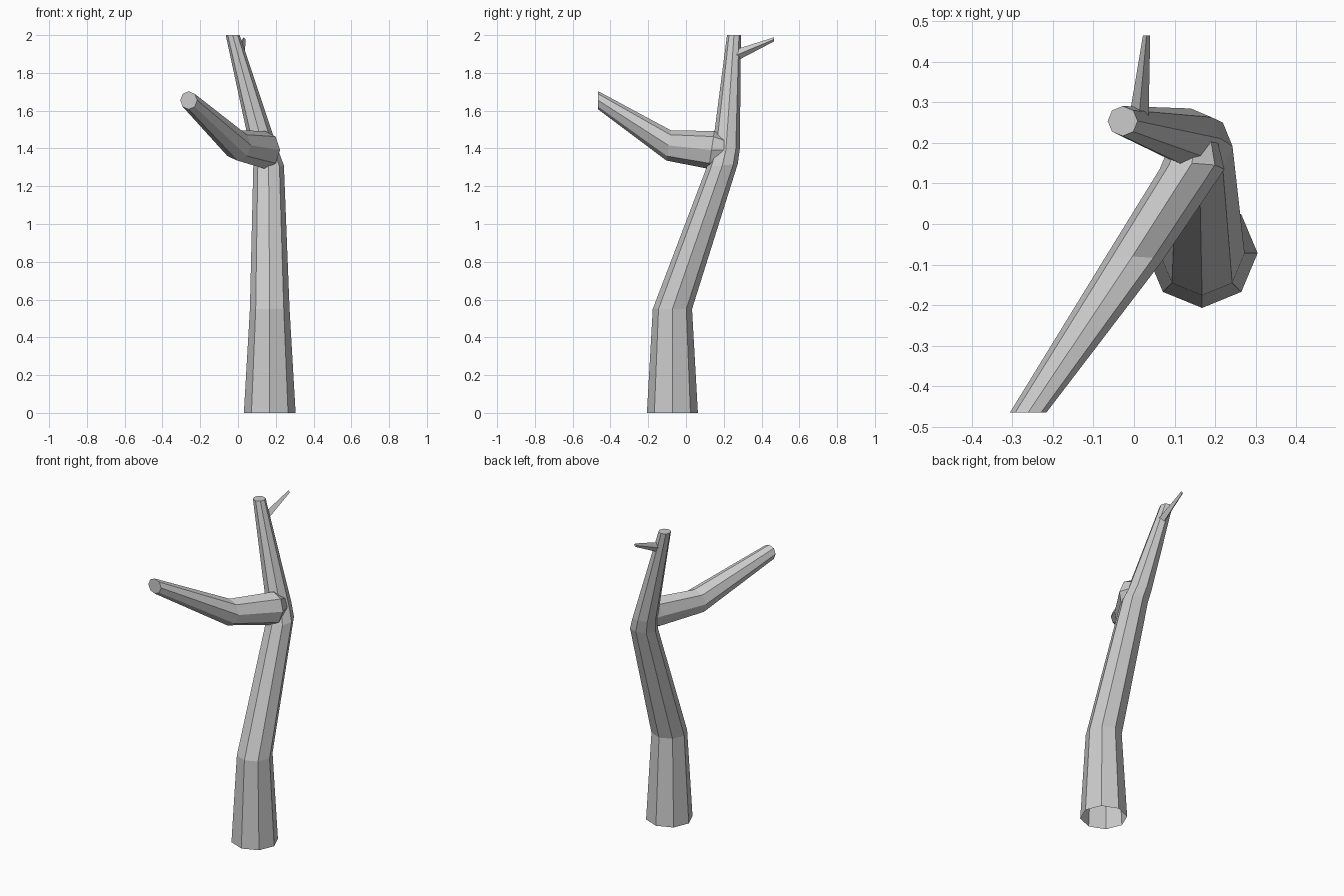
import bpy, bmesh
from math import cos, sin, pi
from mathutils import Vector

if "Cube" in bpy.data.objects:
    bpy.data.objects.remove(bpy.data.objects["Cube"])


def limb(name, rings, sides, v_axis):
    """Loft elliptical rings (centre, x radius, v radius, slope); cap only the far end."""
    bm = bmesh.new()
    loops = []
    for centre, rx, rv, slope in rings:
        loop = []
        for i in range(sides):
            a = 2 * pi * i / sides
            p = Vector(centre) + Vector((rx * cos(a), 0, 0)) + Vector(v_axis) * rv * sin(a)
            if v_axis[1]:
                p.z += slope * rv * sin(a)
            else:
                p.y += slope * rv * sin(a)
            loop.append(bm.verts.new(p))
        loops.append(loop)
    for a, b in zip(loops, loops[1:]):
        for i in range(sides):
            j = (i + 1) % sides
            bm.faces.new((a[i], a[j], b[j], b[i]))
    bm.faces.new(loops[-1])
    bmesh.ops.recalc_face_normals(bm, faces=bm.faces)
    mesh = bpy.data.meshes.new(name)
    bm.to_mesh(mesh)
    bm.free()
    ob = bpy.data.objects.new(name, mesh)
    bpy.context.collection.objects.link(ob)
    return ob


# crooked trunk, open underneath
limb("trunk", [
    ((0.168, -0.072, 0.0), 0.137, 0.135, 0),
    ((0.168, -0.072, 0.55), 0.105, 0.104, 0),
    ((0.162, 0.192, 1.31), 0.081, 0.082, 0.1),
    ((0.140, 0.211, 1.39), 0.073, 0.074, 0.1),
    ((-0.028, 0.254, 2.0), 0.037, 0.037, 0),
], 8, (0, 1, 0))

# thick bent branch towards the front left
limb("main_branch", [
    ((0.150, 0.210, 1.39), 0.055, 0.07, 0),
    ((0.143, 0.135, 1.392), 0.080, 0.100, 0.15),
    ((-0.004, -0.092, 1.416), 0.073, 0.080, 0.15),
    ((-0.261, -0.465, 1.655), 0.045, 0.048, 0),
], 8, (0, 0, 1))

# small twig near the top, towards the back
limb("twig", [
    ((0.012, 0.262, 1.892), 0.024, 0.032, 0),
    ((0.031, 0.465, 1.977), 0.009, 0.011, 0),
], 4, (0, 0, 1))
